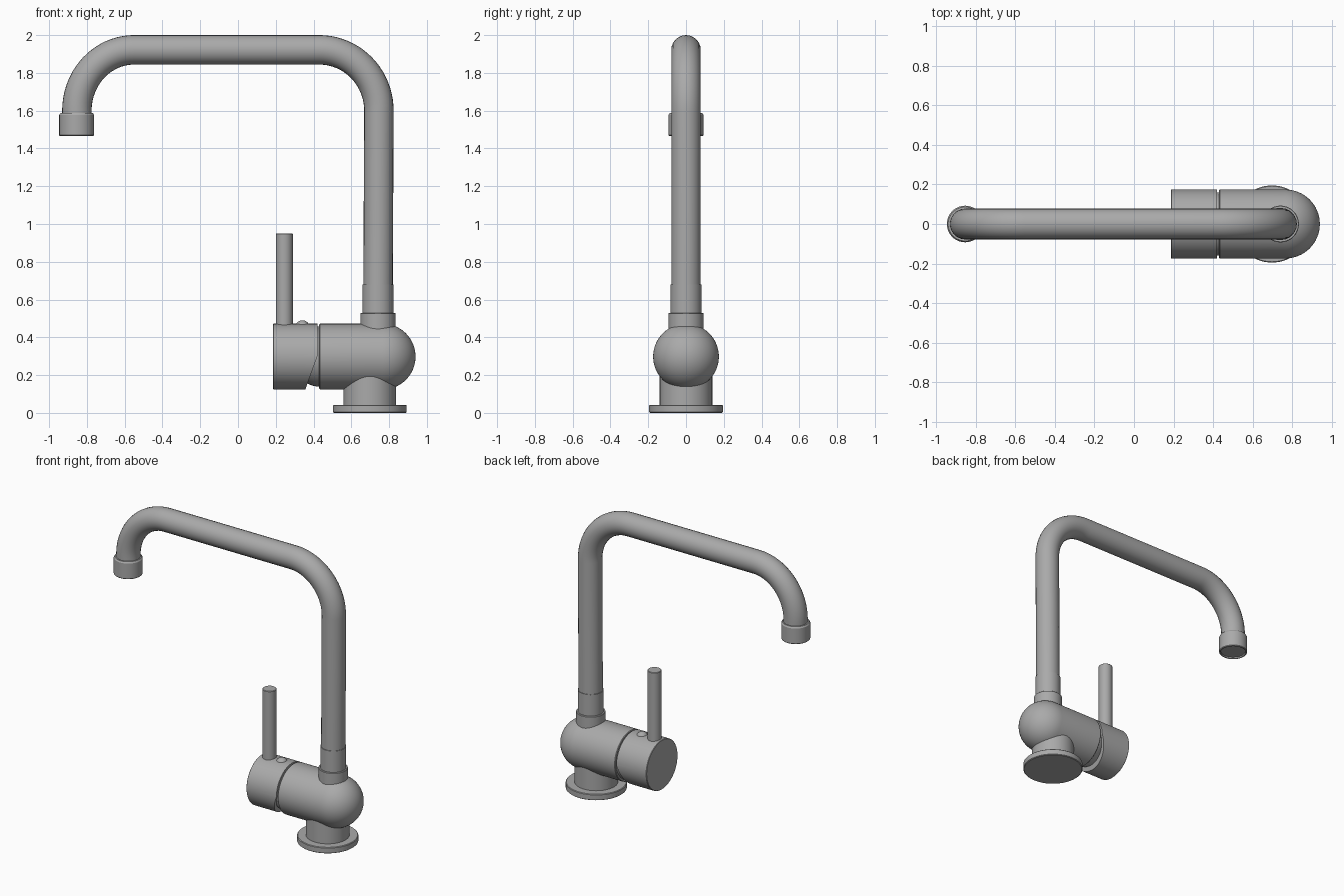
import bpy, bmesh, math
from mathutils import Matrix, Vector

cube = bpy.data.objects.get("Cube")
if cube:
    bpy.data.objects.remove(cube, do_unlink=True)

metal = bpy.data.materials.new("brushed_grey")
metal.use_nodes = True
GREY = (0.4, 0.4, 0.4, 1)
metal.diffuse_color = GREY
metal.node_tree.nodes["Principled BSDF"].inputs["Base Color"].default_value = GREY


def finish(ob):
    """Give the part its material and smooth shading with sharp edges."""
    ob.data.materials.clear()
    ob.data.materials.append(metal)
    bpy.ops.object.select_all(action='DESELECT')
    ob.select_set(True)
    bpy.context.view_layer.objects.active = ob
    bpy.ops.object.shade_smooth_by_angle(angle=math.radians(30))
    return ob


def lathe(name, profile, loc, axis='Z', segs=64, cut=None):
    """Turn (radius, height) points round an axis; cut = (point, normal) slices off a side."""
    bm = bmesh.new()
    rings = []
    for r, h in profile:
        if r < 1e-6:
            rings.append([bm.verts.new((0, 0, h))])
        else:
            rings.append([bm.verts.new((r * math.cos(math.tau * i / segs),
                                        r * math.sin(math.tau * i / segs), h))
                          for i in range(segs)])
    for a, b in zip(rings, rings[1:]):
        for i in range(segs):
            j = (i + 1) % segs
            if len(a) == 1:
                bm.faces.new((a[0], b[j], b[i]))
            elif len(b) == 1:
                bm.faces.new((a[i], a[j], b[0]))
            else:
                bm.faces.new((a[i], a[j], b[j], b[i]))
    for ring in (rings[0], rings[-1]):
        if len(ring) > 1:
            bm.faces.new(ring)
    m = Matrix.Translation(loc)
    if axis == 'X':
        m = m @ Matrix.Rotation(math.pi / 2, 4, 'Y')
    bmesh.ops.transform(bm, matrix=m, verts=bm.verts)
    if cut:
        geom = bm.verts[:] + bm.edges[:] + bm.faces[:]
        res = bmesh.ops.bisect_plane(bm, geom=geom, plane_co=cut[0], plane_no=cut[1],
                                     clear_outer=True)
        edges = [e for e in res["geom_cut"] if isinstance(e, bmesh.types.BMEdge)]
        bmesh.ops.holes_fill(bm, edges=edges, sides=0)
    bmesh.ops.recalc_face_normals(bm, faces=bm.faces)
    me = bpy.data.meshes.new(name)
    bm.to_mesh(me)
    bm.free()
    ob = bpy.data.objects.new(name, me)
    bpy.context.collection.objects.link(ob)
    return finish(ob)


def arc(r, h, a0, a1, n=16):
    """Quarter-round style profile points about height h."""
    angles = [math.radians(a0 + (a1 - a0) * i / n) for i in range(n + 1)]
    return [(max(0, r * math.cos(a)), h + r * math.sin(a)) for a in angles]


AXIS_Z = 0.298      # height of the horizontal barrel
BODY_R = 0.174
RISER_X = 0.741

# Foot and neck
lathe("base_flange", [(0.19, 0), (0.195, 0.004), (0.195, 0.039), (0.191, 0.043)], (0.698, 0, 0))
lathe("base_neck", [(0.139, 0.03), (0.139, 0.26)], (0.698, 0, 0))

# Horizontal barrel with a rounded end
lathe("valve_body", [(BODY_R - 0.004, 0.43), (BODY_R, 0.434)] + arc(BODY_R, 0.766, 0, 90),
      (0, 0, AXIS_Z), 'X')

# Ball joint seen in the gap behind the handle
lathe("valve_ball", arc(0.16, 0.44, -90, 0, 20) + [(0.16, 0.46)], (0, 0, AXIS_Z), 'X')

# Handle drum, sliced at an angle on its lower side
p0, p1 = Vector((0.357, 0, 0.125)), Vector((0.422, 0, 0.305))
d = p1 - p0
lathe("handle_drum", [(BODY_R - 0.003, 0.186), (BODY_R, 0.189), (BODY_R, 0.42)],
      (0, 0, AXIS_Z), 'X', cut=(p0, Vector((d.z, 0, -d.x)).normalized()))
lathe("handle_lever", [(0.045, 0.42), (0.045, 0.947), (0.042, 0.95)], (0.245, 0, 0), segs=40)
lathe("handle_button", arc(0.038, 0.452, -90, 90, 20), (0.341, 0, 0), segs=32)

# Collars at the foot of the spout
lathe("spout_collar_lower", [(0.093, 0.40), (0.093, 0.527), (0.09, 0.53)], (RISER_X, 0, 0))
lathe("spout_collar_upper", [(0.082, 0.50), (0.082, 0.68)], (RISER_X, 0, 0))

# Spout pipe: riser, bend, level run, bend, outlet
path = [(RISER_X, 0.55)]
N = 20
for i in range(N + 1):
    a = math.pi / 2 * i / N
    path.append((0.43 + 0.316 * math.cos(a), 1.60 + 0.322 * math.sin(a)))
for i in range(N + 1):
    a = math.pi / 2 * (1 + i / N)
    path.append((-0.55 + 0.303 * math.cos(a), 1.60 + 0.322 * math.sin(a)))
path.append((-0.853, 1.52))
cu = bpy.data.curves.new("spout_pipe", 'CURVE')
cu.dimensions = '3D'
cu.bevel_depth = 0.078
cu.bevel_resolution = 10
cu.use_fill_caps = True
sp = cu.splines.new('POLY')
sp.points.add(len(path) - 1)
for pt, (x, z) in zip(sp.points, path):
    pt.co = (x, 0, z, 1)
pipe = bpy.data.objects.new("spout_pipe", cu)
bpy.context.collection.objects.link(pipe)
bpy.ops.object.select_all(action='DESELECT')
pipe.select_set(True)
bpy.context.view_layer.objects.active = pipe
bpy.ops.object.convert(target='MESH')
finish(bpy.context.view_layer.objects.active)

# Outlet nozzle with a shallow recess underneath
lathe("outlet_nozzle", [(0, 1.475), (0.08, 1.475), (0.082, 1.466), (0.089, 1.466), (0.0925, 1.47),
                        (0.0925, 1.577), (0.086, 1.587), (0.07, 1.587)], (-0.854, 0, 0))
